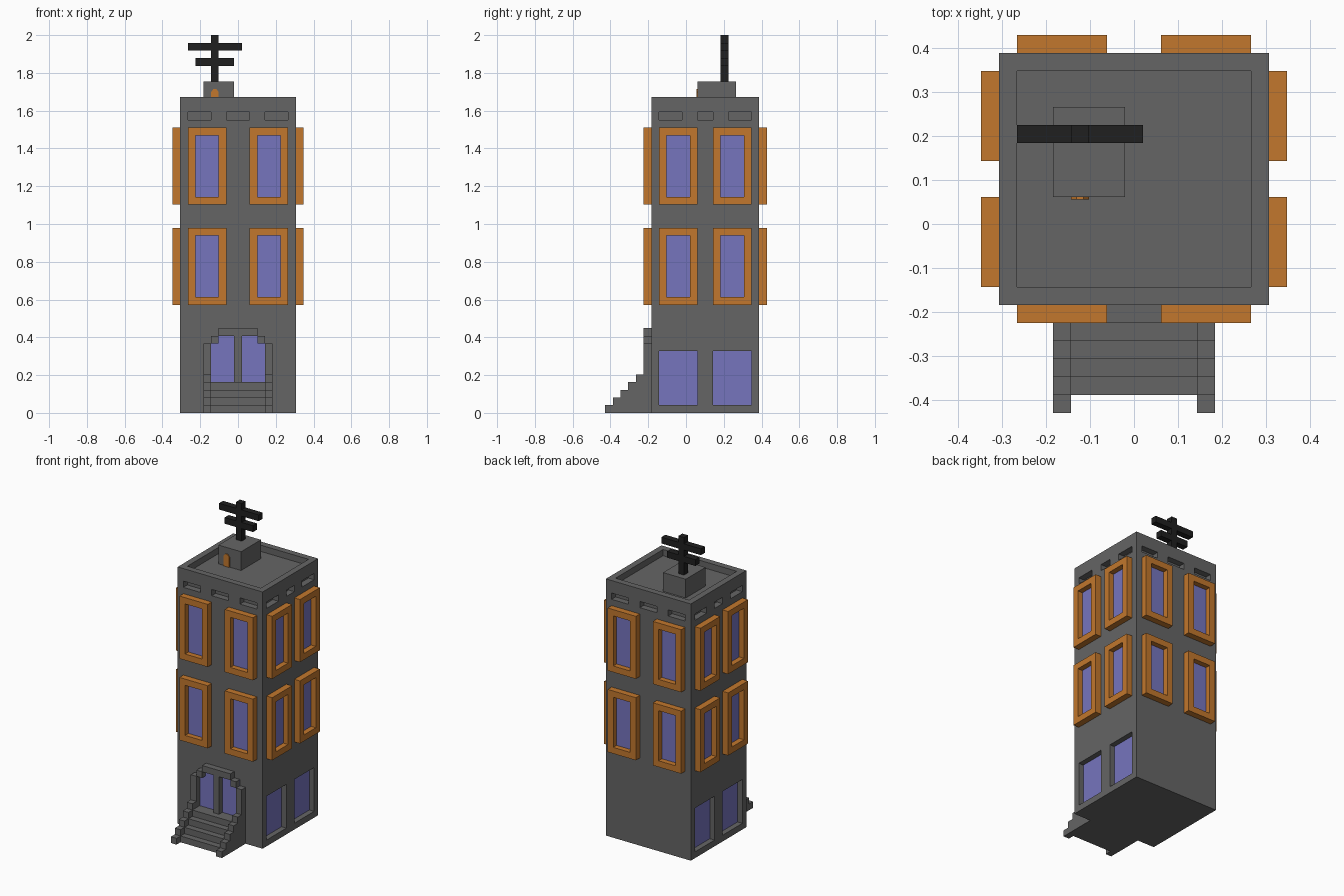
import bpy, bmesh, math
from mathutils import Matrix

if "Cube" in bpy.data.objects:
    bpy.data.objects.remove(bpy.data.objects["Cube"], do_unlink=True)

U = 2 / 49          # one building block; all sizes below are in blocks
T = 0.15            # thickness of thin plates


def material(name, rgb):
    m = bpy.data.materials.new(name)
    m.use_nodes = True
    m.diffuse_color = (*rgb, 1)
    bsdf = m.node_tree.nodes["Principled BSDF"]
    bsdf.inputs["Base Color"].default_value = (*rgb, 1)
    bsdf.inputs["Roughness"].default_value = 0.8
    return m


GREY = material("wall grey", (0.130, 0.130, 0.130))
ORANGE = material("frame orange", (0.540, 0.185, 0.026))
GLASS = material("glass violet", (0.181, 0.178, 0.515))
BLACK = material("antenna black", (0.014, 0.014, 0.014))


def add_box(bm, x0, x1, y0, y1, z0, z1, matrix=Matrix()):
    size = Matrix.Diagonal((x1 - x0, y1 - y0, z1 - z0, 1))
    centre = Matrix.Translation(((x0 + x1) / 2, (y0 + y1) / 2, (z0 + z1) / 2))
    bmesh.ops.create_cube(bm, size=1, matrix=matrix @ centre @ size)


def finish(bm, name, mat):
    bmesh.ops.scale(bm, vec=(U, U, U), verts=bm.verts)
    bmesh.ops.recalc_face_normals(bm, faces=bm.faces)
    mesh = bpy.data.meshes.new(name)
    bm.to_mesh(mesh)
    bm.free()
    mesh.materials.append(mat)
    ob = bpy.data.objects.new(name, mesh)
    bpy.context.collection.objects.link(ob)
    return ob


def boxes(name, mat, *dims, matrix=Matrix()):
    bm = bmesh.new()
    for d in dims:
        add_box(bm, *d, matrix=matrix)
    return finish(bm, name, mat)


def prism(name, mat, profile, offset):
    """Extrude a closed outline of 3D points along offset."""
    bm = bmesh.new()
    face = bm.faces.new([bm.verts.new(p) for p in profile])
    ext = bmesh.ops.extrude_face_region(bm, geom=[face], use_keep_orig=True)
    verts = [g for g in ext["geom"] if isinstance(g, bmesh.types.BMVert)]
    bmesh.ops.translate(bm, vec=offset, verts=verts)
    return finish(bm, name, mat)


def ring(name, mat, u, z0, w, h, matrix):
    """Rectangular frame one block wide, standing one block out of a wall."""
    bm = bmesh.new()

    def loop(inset, y):
        x0, x1 = u - w / 2 + inset, u + w / 2 - inset
        a, b = z0 + inset, z0 + h - inset
        return [bm.verts.new(matrix @ Matrix.Translation(p).to_translation())
                for p in ((x0, y, a), (x1, y, a), (x1, y, b), (x0, y, b))]

    loops = [loop(0, 0), loop(0, -1), loop(1, -1), loop(1, 0)]
    for a, b in zip(loops, loops[1:] + loops[:1]):
        for i in range(4):
            j = (i + 1) % 4
            bm.faces.new((a[i], a[j], b[j], b[i]))
    return finish(bm, name, mat)


# Wall frames: local x runs along the wall, local -y points outward
def wall(x, y, degrees):
    return Matrix.Translation((x, y, 0)) @ Matrix.Rotation(math.radians(degrees), 4, "Z")


# name: (matrix, window centres, vents as (centre, width), has ground windows)
wide_vents = ((-5, 3), (0, 3), (5, 3))
side_vents = ((-4.5, 3), (0, 2), (4.5, 3))
WALLS = {
    "front": (wall(0, -4.5, 0), (-4, 4), wide_vents, False),
    "back": (wall(0, 9.5, 180), (-4, 4), wide_vents, False),
    "left": (wall(7.5, 2.5, 90), (-3.5, 3.5), side_vents, True),
    "right": (wall(-7.5, 2.5, -90), (-3.5, 3.5), side_vents, True),
}

# Tower body, with roof recess, vents and ground windows cut out
tower = boxes("tower", GREY, (-7.5, 7.5, -4.5, 9.5, 0, 41))
cut = bmesh.new()
add_box(cut, -6.5, 6.5, -3.5, 8.5, 40, 42)
for m, centres, vents, ground in WALLS.values():
    for u, w in vents:
        add_box(cut, u - w / 2, u + w / 2, -1, 1, 38, 39, m)
    if ground:
        for u in centres:
            add_box(cut, u - 2.5, u + 2.5, -1, 1, 1, 8, m)
cutter = finish(cut, "cutter", GREY)
cutter.hide_render = True
mod = tower.modifiers.new("openings", "BOOLEAN")
mod.operation, mod.solver, mod.object = "DIFFERENCE", "EXACT", cutter
bpy.context.view_layer.objects.active = tower
bpy.ops.object.modifier_apply(modifier=mod.name)
bpy.data.objects.remove(cutter, do_unlink=True)

# Windows on every wall
for side, (m, centres, vents, ground) in WALLS.items():
    for i, u in enumerate(centres, 1):
        for floor, z in (("middle", 14), ("upper", 27)):
            ring(f"{side}_{floor}_window_frame_{i}", ORANGE, u, z, 5, 10, m)
            boxes(f"{side}_{floor}_window_glass_{i}", GLASS,
                  (u - 1.5, u + 1.5, -T, 0, z + 1, z + 9), matrix=m)
        if ground:
            boxes(f"{side}_ground_window_glass_{i}", GLASS,
                  (u - 2.5, u + 2.5, 1 - T, 1, 1, 8), matrix=m)


# Entrance stairs between stepped side walls that rise into the door posts
def steps(x, front, count):
    pts = [(x, front, 0)]
    for k in range(count):
        pts += [(x, front + k, k + 1), (x, front + k + 1, k + 1)]
    return pts


prism("stairs", GREY, steps(-3.5, -9.5, 4) + [(-3.5, -4.5, 4), (-3.5, -4.5, 0)], (7, 0, 0))
for side, x in (("left", 3.5), ("right", -4.5)):
    prism(f"{side}_stair_wall", GREY,
          steps(x, -10.5, 5) + [(x, -5.5, 9), (x, -4.5, 9), (x, -4.5, 0)], (1, 0, 0))

# Door surround and glass
boxes("door_surround", GREY,
      (-2.5, 2.5, -5.5, -4.5, 10, 11),
      (-3.5, -2.5, -5.5, -4.5, 9, 10),
      (2.5, 3.5, -5.5, -4.5, 9, 10),
      (-0.5, 0.5, -5.5, -4.5, 4, 10))
for side, x in (("left", 0.5), ("right", -3.5)):
    boxes(f"{side}_door_glass", GLASS, (x, x + 3, -4.5 - T, -4.5, 4, 9.99))

# Roof hut with a small pointed door
boxes("roof_hut", GREY, (-4.5, -0.5, 1.5, 6.5, 40, 43))
prism("roof_hut_door", ORANGE,
      [(-3.5, 1.5, 40), (-2.5, 1.5, 40), (-2.5, 1.5, 41.6), (-2.8, 1.5, 42),
       (-3.2, 1.5, 42), (-3.5, 1.5, 41.6)], (0, -T, 0))

# Antenna
boxes("antenna_mast", BLACK, (-3.5, -2.5, 4.5, 5.5, 43, 49))
for name, a, b, z in (("upper", -6.5, 0.5, 47), ("lower", -5.5, -0.5, 45)):
    boxes(f"antenna_{name}_bar", BLACK,
          (a, -3.5, 4.5, 5.5, z, z + 1), (-2.5, b, 4.5, 5.5, z, z + 1))
